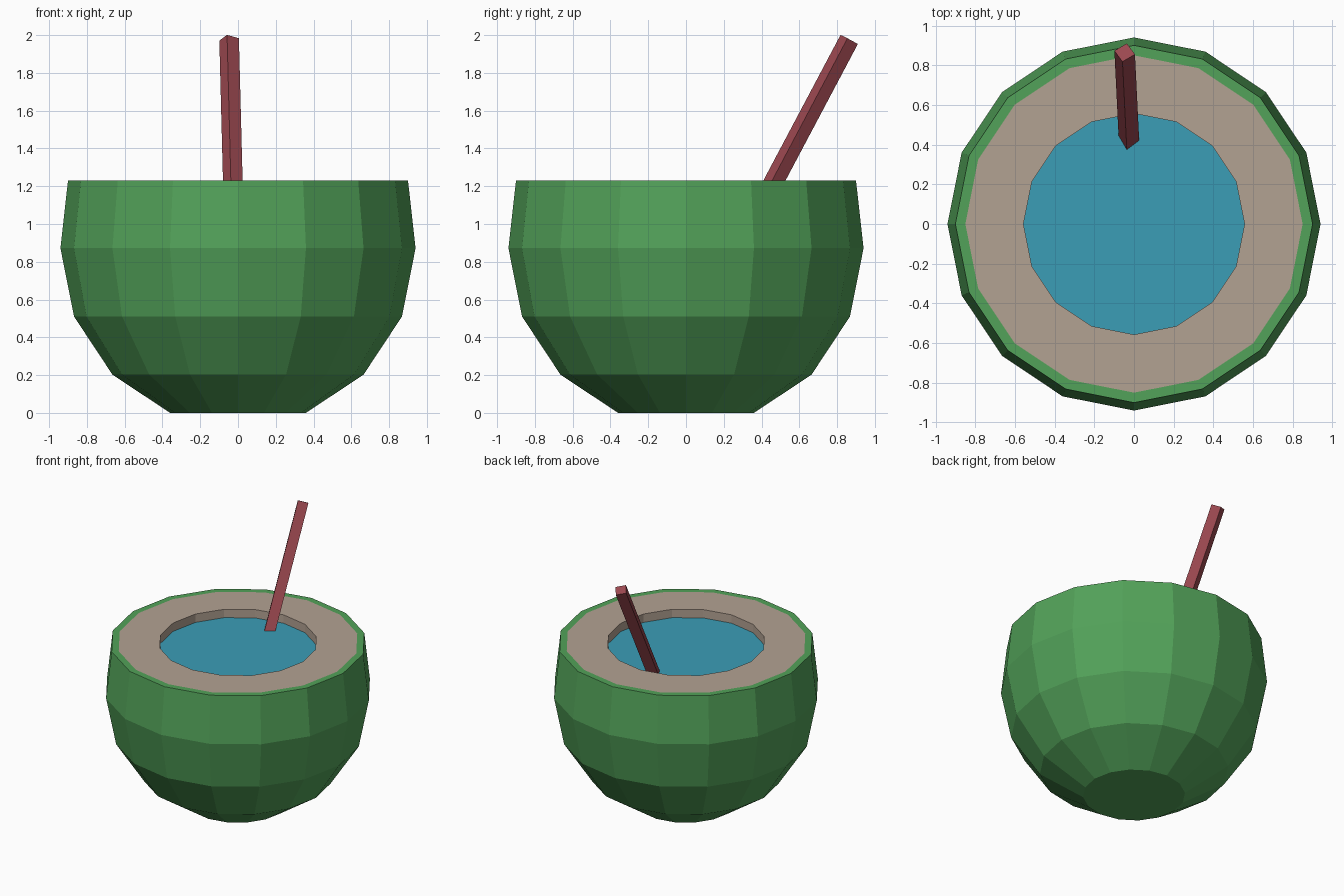
import bpy, bmesh, math
from mathutils import Vector

if "Cube" in bpy.data.objects:
    bpy.data.objects.remove(bpy.data.objects["Cube"])

SIDES = 16


def material(name, color):
    m = bpy.data.materials.new(name)
    m.diffuse_color = (*color, 1)
    m.use_nodes = True
    m.node_tree.nodes["Principled BSDF"].inputs["Base Color"].default_value = m.diffuse_color
    return m


def finish(name, bm, mat):
    bmesh.ops.recalc_face_normals(bm, faces=bm.faces)
    me = bpy.data.meshes.new(name)
    bm.to_mesh(me)
    bm.free()
    me.materials.append(mat)
    ob = bpy.data.objects.new(name, me)
    bpy.context.collection.objects.link(ob)
    return ob


def skin(bm, rings, close=False):
    n = len(rings[0])
    pairs = list(zip(rings, rings[1:]))
    if close:
        pairs.append((rings[-1], rings[0]))
    for a, b in pairs:
        for i in range(n):
            j = (i + 1) % n
            bm.faces.new((a[i], a[j], b[j], b[i]))


def lathe(name, profile, mat, close=False, cap=False):
    bm = bmesh.new()
    rings = [[bm.verts.new((r * math.cos(math.tau * i / SIDES),
                            r * math.sin(math.tau * i / SIDES), z))
              for i in range(SIDES)] for r, z in profile]
    if len(rings) > 1:
        skin(bm, rings, close)
    if cap:
        bm.faces.new(rings[0])
    return finish(name, bm, mat)


green = material("green_husk", (0.085, 0.36, 0.10))
cream = material("cream_flesh", (0.45, 0.36, 0.29))
blue = material("blue_water", (0.043, 0.34, 0.47))
red = material("red_straw", (0.33, 0.065, 0.08))

# Husk: faceted bowl with a narrow flat rim
lathe("husk", [(0.36, 0), (0.665, 0.203), (0.868, 0.51), (0.94, 0.872),
               (0.90, 1.23), (0.85, 1.23)], green, cap=True)

# Flesh: flat ring with the wall of the opening
lathe("flesh", [(0.85, 1.23), (0.557, 1.23), (0.557, 1.165)], cream)

# Water surface inside the opening
lathe("water", [(0.557, 1.165)], blue, cap=True)

# Straw: four-sided rod leaning back, dipping into the water
top = Vector((-0.047, 0.864, 1.977))
axis = Vector((-0.026, 0.53, 1)).normalized()
u = Vector((1, 0, 0))
u = (u - axis * u.dot(axis)).normalized()
v = axis.cross(u)
bm = bmesh.new()
rings = []
for center in (top - axis * 1.05, top):
    rings.append([bm.verts.new(center + 0.053 * (u * math.cos(a) + v * math.sin(a)))
                  for a in (math.radians(-12 + 90 * k) for k in range(4))])
skin(bm, rings)
for ring in rings:
    bm.faces.new(ring)
finish("straw", bm, red)
